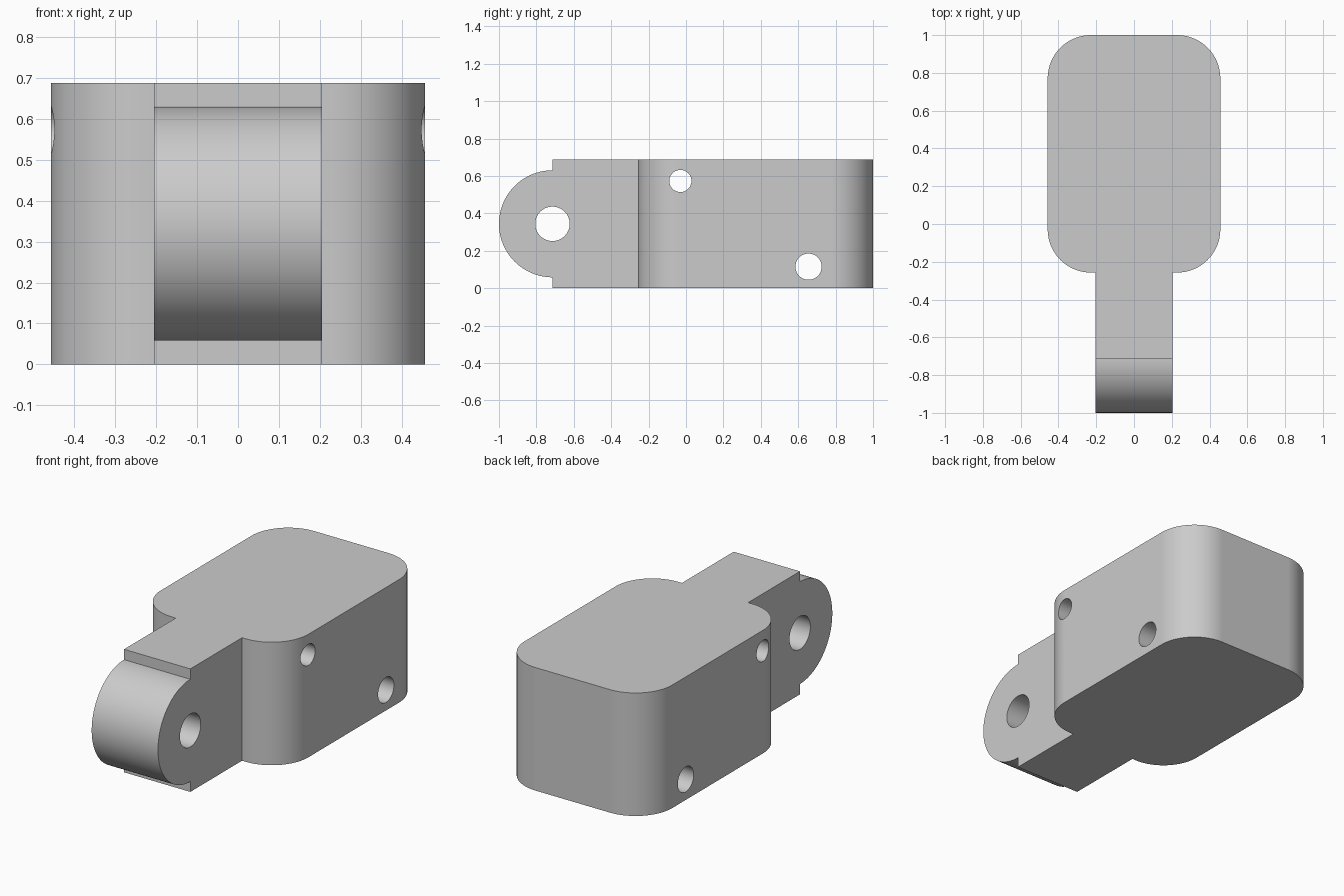
import bpy, bmesh
from math import sin, cos, pi, radians
from mathutils import Vector

if "Cube" in bpy.data.objects:
    bpy.data.objects.remove(bpy.data.objects["Cube"])

# Main dimensions
HALF_W, FRONT, BACK, HEIGHT = 0.457, -0.257, 1.0, 0.688
CORNER = 0.229
LUG_HALF, LUG_R = 0.205, 0.286
PIVOT_Y, MID_Z = -1 + LUG_R, HEIGHT / 2


def arc(cx, cy, r, start, end, steps=32):
    angles = [radians(start + (end - start) * i / steps) for i in range(steps + 1)]
    return [(cx + r * cos(a), cy + r * sin(a)) for a in angles]


def extrude(name, profile, place, direction):
    """Closed 2D profile, placed in space and extruded along a direction."""
    bm = bmesh.new()
    face = bm.faces.new([bm.verts.new(place(u, v)) for u, v in profile])
    new = bmesh.ops.extrude_face_region(bm, geom=[face])["geom"]
    moved = [g for g in new if isinstance(g, bmesh.types.BMVert)]
    bmesh.ops.translate(bm, verts=moved, vec=Vector(direction))
    bmesh.ops.recalc_face_normals(bm, faces=bm.faces)
    mesh = bpy.data.meshes.new(name)
    bm.to_mesh(mesh)
    bm.free()
    obj = bpy.data.objects.new(name, mesh)
    bpy.context.collection.objects.link(obj)
    return obj


def side_extrude(name, profile):
    return extrude(name, profile, lambda y, z: (-0.6, y, z), (1.2, 0, 0))


def boolean(target, tool, operation):
    mod = target.modifiers.new(tool.name, "BOOLEAN")
    mod.operation, mod.solver, mod.object = operation, "EXACT", tool
    tool.hide_render = True
    bpy.ops.object.modifier_apply(modifier=mod.name)
    bpy.data.objects.remove(tool)


# Plan outline: rounded housing with a narrow lug, made over-tall
cx, front_cy, back_cy = HALF_W - CORNER, FRONT + CORNER, BACK - CORNER
right_half = [(LUG_HALF, -1.1), (LUG_HALF, FRONT)]
right_half += arc(cx, front_cy, CORNER, -90, 0) + arc(cx, back_cy, CORNER, 0, 90)
plan = right_half + [(-x, y) for x, y in reversed(right_half)]
body = extrude("housing_with_lug", plan, lambda x, y: (x, y, -0.1), (0, 0, 1))
bpy.context.view_layer.objects.active = body
body.select_set(True)

# Side outline: full-height block stepping down to the rounded lug end
side = [(1.1, 0), (1.1, HEIGHT), (PIVOT_Y, HEIGHT)]
side += arc(PIVOT_Y, MID_Z, LUG_R, 90, 270, 64) + [(PIVOT_Y, 0)]
boolean(body, side_extrude("side_outline", side), "INTERSECT")

# Through holes: pivot, upper front pin, lower rear pin
for name, y, z, r in (("pivot_hole", PIVOT_Y, MID_Z, 0.092),
                      ("upper_pin_hole", -0.03, 0.573, 0.059),
                      ("lower_pin_hole", 0.655, 0.115, 0.07)):
    circle = arc(y, z, r, 0, 360, 64)[:-1]
    boolean(body, side_extrude(name, circle), "DIFFERENCE")

# Plain grey material
grey = bpy.data.materials.new("plain_grey")
grey.use_nodes = True
colour = (0.6, 0.6, 0.6, 1)
grey.diffuse_color = colour
grey.node_tree.nodes["Principled BSDF"].inputs["Base Color"].default_value = colour
body.data.materials.clear()
body.data.materials.append(grey)
for poly in body.data.polygons:
    poly.material_index = 0

# Smooth curves, crisp edges
bpy.ops.object.shade_smooth_by_angle(angle=radians(30))
weighted = body.modifiers.new("flat_faces", "WEIGHTED_NORMAL")
weighted.keep_sharp = True
